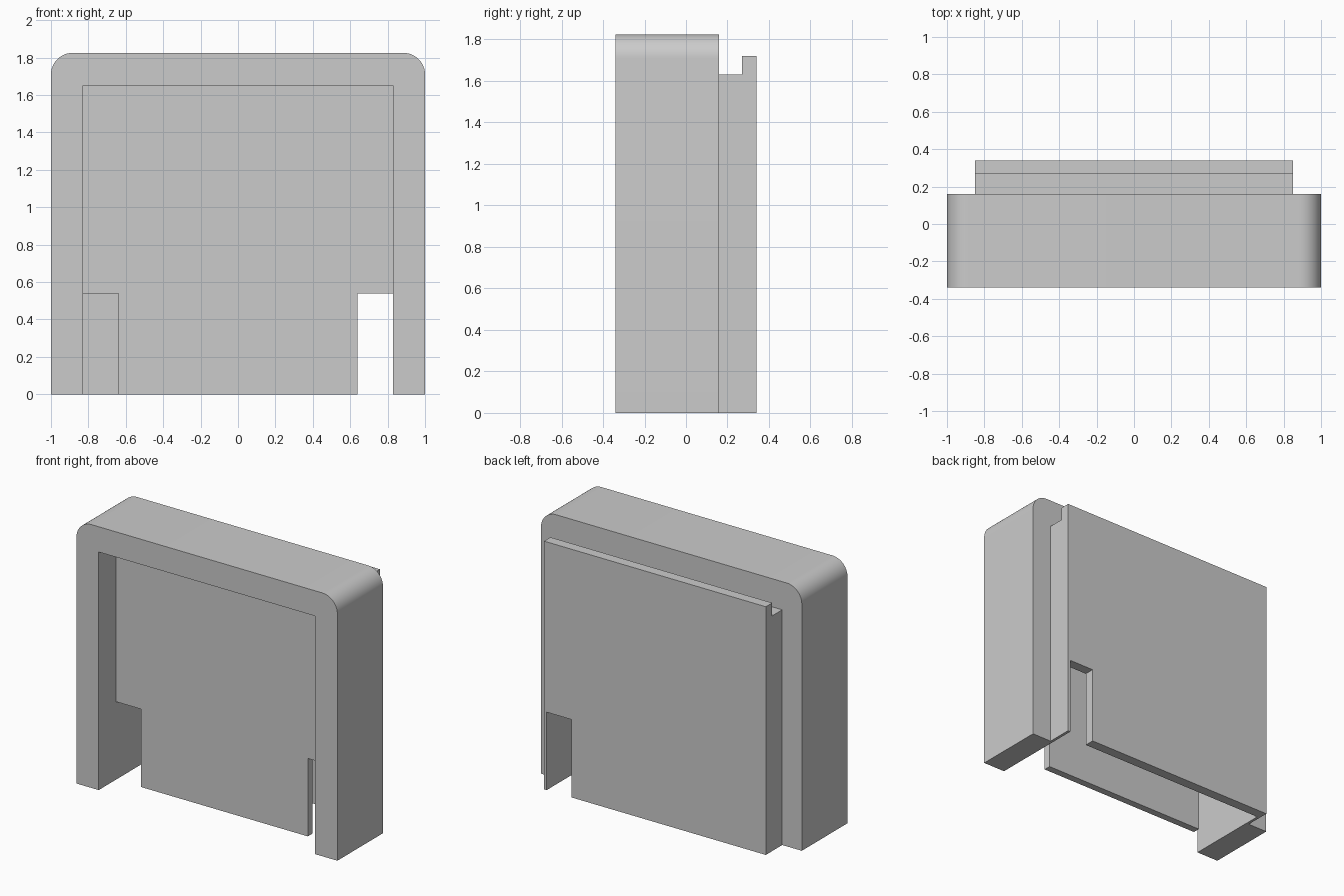
import bpy
import bmesh
from math import cos, sin, pi, radians

cube = bpy.data.objects.get("Cube")
if cube:
    bpy.data.objects.remove(cube, do_unlink=True)

# Single plain grey
grey = bpy.data.materials.new("plain_grey")
grey.use_nodes = True
colour = (0.6, 0.6, 0.6, 1)
grey.diffuse_color = colour
grey.node_tree.nodes["Principled BSDF"].inputs["Base Color"].default_value = colour

# Shared sizes
FRONT, BACK = -0.34, 0.34
FRAME_BACK = 0.16       # rear face of the frame
PANEL_FRONT, PANEL_BACK = -0.15, -0.10
PLATE_FRONT = 0.27      # inner face of the rear plate
INNER, NOTCH = 0.83, 0.64
NOTCH_TOP = 0.54
CAVITY_TOP = 1.61


def extrude(name, outline, y0, y1):
    """Extrude an x-z outline from y0 to y1."""
    bm = bmesh.new()
    face = bm.faces.new([bm.verts.new((x, y0, z)) for x, z in outline])
    moved = bmesh.ops.extrude_face_region(bm, geom=[face])["geom"]
    verts = [v for v in moved if isinstance(v, bmesh.types.BMVert)]
    bmesh.ops.translate(bm, verts=verts, vec=(0, y1 - y0, 0))
    bmesh.ops.recalc_face_normals(bm, faces=bm.faces)
    mesh = bpy.data.meshes.new(name)
    bm.to_mesh(mesh)
    bm.free()
    mesh.materials.append(grey)
    obj = bpy.data.objects.new(name, mesh)
    bpy.context.collection.objects.link(obj)
    return obj


def rect(x0, x1, z0, z1):
    return [(x0, z0), (x1, z0), (x1, z1), (x0, z1)]


def cut(obj, outline, y0, y1):
    """Subtract an extruded outline, then discard the cutter."""
    cutter = extrude("cutter", outline, y0, y1)
    cutter.hide_render = True
    mod = obj.modifiers.new("cut", "BOOLEAN")
    mod.operation = "DIFFERENCE"
    mod.solver = "EXACT"
    mod.object = cutter
    bpy.ops.object.select_all(action="DESELECT")
    bpy.context.view_layer.objects.active = obj
    obj.select_set(True)
    bpy.ops.object.modifier_apply(modifier=mod.name)
    bpy.data.objects.remove(cutter, do_unlink=True)


# Frame: block with two rounded top corners
radius, top, steps = 0.115, 1.825, 12
arc = [(1 - radius + radius * cos(pi / 2 * i / steps),
        top - radius + radius * sin(pi / 2 * i / steps)) for i in range(steps + 1)]
outline = [(1, 0)] + arc + [(-x, z) for x, z in reversed(arc)] + [(-1, 0)]
frame = extrude("frame", outline, FRONT, FRAME_BACK)
cut(frame, rect(-INNER, INNER, -0.1, 1.65), FRONT - 0.1, PANEL_BACK)
cut(frame, rect(-INNER, INNER, -0.1, CAVITY_TOP), PANEL_BACK - 0.1, FRAME_BACK + 0.1)
bpy.ops.object.shade_smooth_by_angle(angle=radians(30))

# Front panel: thin sheet in the frame with both lower corners notched
half = [(NOTCH, 0), (NOTCH, NOTCH_TOP), (INNER, NOTCH_TOP), (INNER, 1.65)]
extrude("front_panel", half + [(-x, z) for x, z in reversed(half)],
        PANEL_FRONT, PANEL_BACK)

# Back cover: hollow box with a hooked top lip and one notched corner
cover = extrude("back_cover", rect(-0.85, 0.85, 0, 1.72), FRAME_BACK, BACK)
cut(cover, rect(-1, 1, 1.63, 2), FRAME_BACK - 0.1, PLATE_FRONT)
cut(cover, rect(-INNER, INNER, -0.1, CAVITY_TOP), FRAME_BACK - 0.1, PLATE_FRONT)
cut(cover, rect(NOTCH, INNER, -0.1, NOTCH_TOP), PLATE_FRONT - 0.05, BACK + 0.1)
